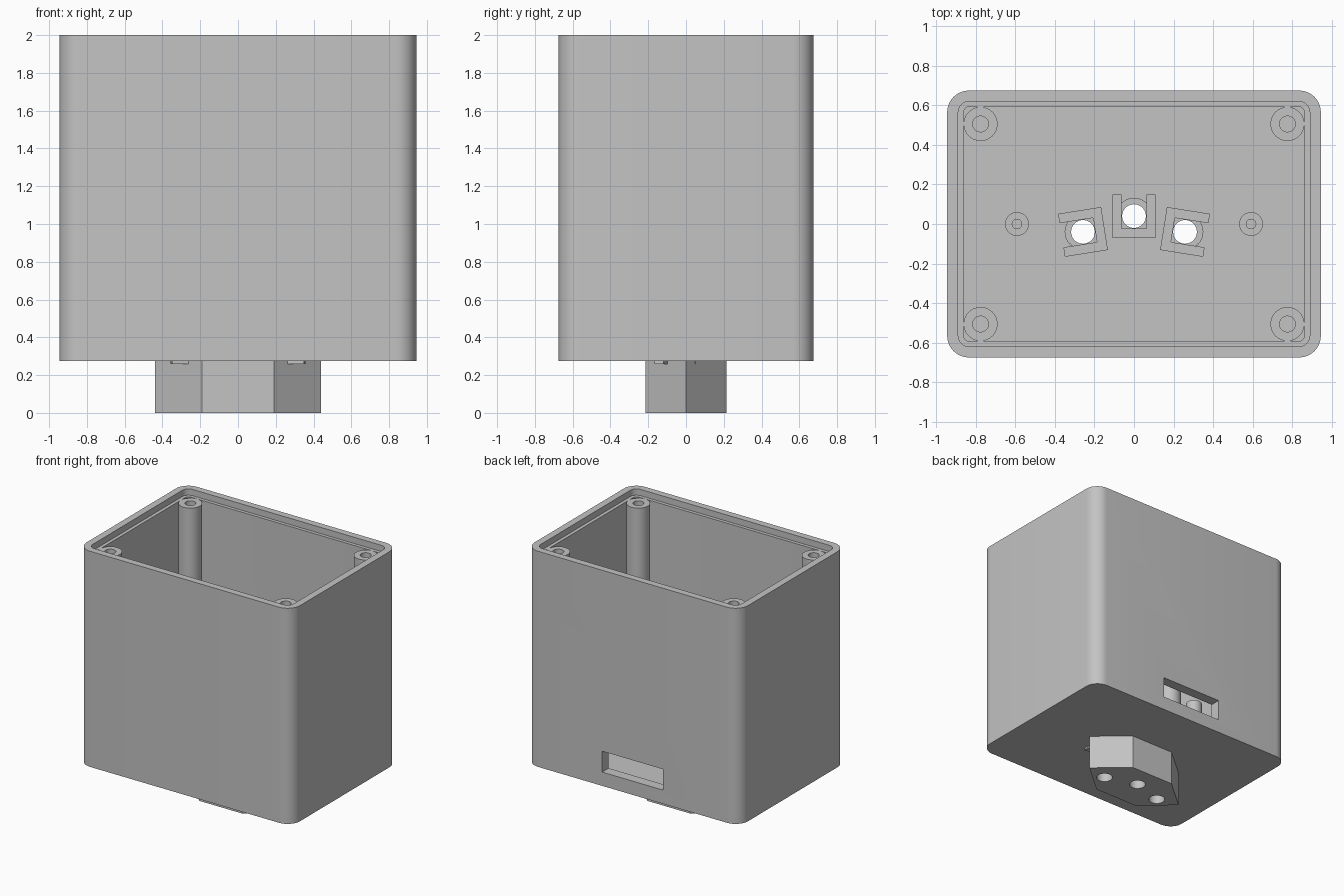
import bpy, bmesh, math
from mathutils import Matrix, Vector

cube = bpy.data.objects.get("Cube")
if cube:
    bpy.data.objects.remove(cube, do_unlink=True)

grey = bpy.data.materials.new("light_grey_plastic")
grey.use_nodes = True
COLOUR = (0.55, 0.55, 0.55, 1)
grey.diffuse_color = COLOUR
grey.node_tree.nodes["Principled BSDF"].inputs["Base Color"].default_value = COLOUR

BASE, FLOOR, LEDGE, TOP = 0.275, 0.36, 1.95, 2.0


def rounded_rect(hx, hy, r, z, steps=10):
    """Counter-clockwise rounded rectangle as a list of points."""
    pts = []
    for k, (sx, sy) in enumerate([(1, 1), (-1, 1), (-1, -1), (1, -1)]):
        for i in range(steps + 1):
            a = math.pi / 2 * (k + i / steps)
            pts.append(Vector((sx * (hx - r) + r * math.cos(a),
                               sy * (hy - r) + r * math.sin(a), z)))
    return pts


def circle(r, z, sides=40):
    return [Vector((r * math.cos(2 * math.pi * i / sides),
                    r * math.sin(2 * math.pi * i / sides), z)) for i in range(sides)]


def flat(points, z):
    return [Vector((x, y, z)) for x, y in points]


def loft(name, loops, matrix=Matrix()):
    """Skin a stack of matching loops and cap both ends."""
    bm = bmesh.new()
    rings = [[bm.verts.new(matrix @ p) for p in loop] for loop in loops]
    n = len(rings[0])
    for a, b in zip(rings, rings[1:]):
        for i in range(n):
            j = (i + 1) % n
            bm.faces.new((a[i], a[j], b[j], b[i]))
    bm.faces.new(rings[0][::-1])
    bm.faces.new(rings[-1])
    bmesh.ops.recalc_face_normals(bm, faces=bm.faces)
    mesh = bpy.data.meshes.new(name)
    bm.to_mesh(mesh)
    bm.free()
    mesh.materials.append(grey)
    obj = bpy.data.objects.new(name, mesh)
    bpy.context.collection.objects.link(obj)
    return obj


def select(obj):
    bpy.ops.object.select_all(action="DESELECT")
    obj.select_set(True)
    bpy.context.view_layer.objects.active = obj


def combine(target, tool, operation):
    """Apply a boolean and remove the tool."""
    select(target)
    mod = target.modifiers.new("combine", "BOOLEAN")
    mod.operation, mod.solver, mod.object = operation, "EXACT", tool
    bpy.ops.object.modifier_apply(modifier=mod.name)
    bpy.data.objects.remove(tool, do_unlink=True)


def smooth(obj):
    select(obj)
    bpy.ops.object.shade_smooth_by_angle(angle=math.radians(30))


# Open box with a shallow lid recess around the rim
body = loft("box_body", [
    rounded_rect(0.945, 0.675, 0.11, BASE),
    rounded_rect(0.945, 0.675, 0.11, TOP),
    rounded_rect(0.889, 0.62, 0.055, TOP),
    rounded_rect(0.889, 0.62, 0.055, LEDGE),
    rounded_rect(0.862, 0.593, 0.03, LEDGE),
    rounded_rect(0.862, 0.593, 0.03, FLOOR)])

# Six-sided plug below the box
hexagon = [(0.44, 0), (0.19, 0.215), (-0.19, 0.215),
           (-0.44, 0), (-0.19, -0.215), (0.19, -0.215)]
combine(body, loft("plug", [flat(hexagon, 0), flat(hexagon, BASE + 0.03)]), "UNION")

# Cable slot through the back wall
slot = [(-0.27, 0.5), (0.27, 0.5), (0.27, 0.8), (-0.27, 0.8)]
combine(body, loft("slot_cutter", [flat(slot, 0.385), flat(slot, 0.552)]), "DIFFERENCE")

# Pin holes, each with a counterbore and a U-shaped contact bracket
w, t = 0.11, 0.048
u_shape = [(-w, -w), (w, -w), (w, w), (w - t, w),
           (w - t, t - w), (t - w, t - w), (t - w, w), (-w, w)]
pins = [("middle", 0, 0.04, 0), ("left", 0.258, -0.04, -99), ("right", -0.258, -0.04, 99)]
for side, x, y, turn in pins:
    place = Matrix.Translation((x, y, 0))
    cutter = loft("pin_cutter", [circle(0.06, -0.1), circle(0.06, 0.26),
                                 circle(0.09, 0.26), circle(0.09, 0.45)], place)
    combine(body, cutter, "DIFFERENCE")
    spin = place @ Matrix.Rotation(math.radians(turn), 4, "Z")
    loft(side + "_contact_bracket", [flat(u_shape, 0.26), flat(u_shape, 0.65)], spin)
smooth(body)


def post(name, x, y, radius, bore, top, depth):
    """Round screw post with a blind hole in its top."""
    smooth(loft(name, [circle(radius, FLOOR - 0.02), circle(radius, top),
                       circle(bore, top), circle(bore, top - depth)],
                Matrix.Translation((x, y, 0))))


# Tall corner posts for the lid and short inner posts
for sx, side in ((1, "left"), (-1, "right")):
    for sy, end in ((1, "back"), (-1, "front")):
        post(f"{end}_{side}_lid_post", sx * 0.776, sy * 0.506, 0.086, 0.04, LEDGE, 0.4)
    post(f"{side}_inner_post", sx * 0.592, 0, 0.06, 0.024, 0.94, 0.3)
